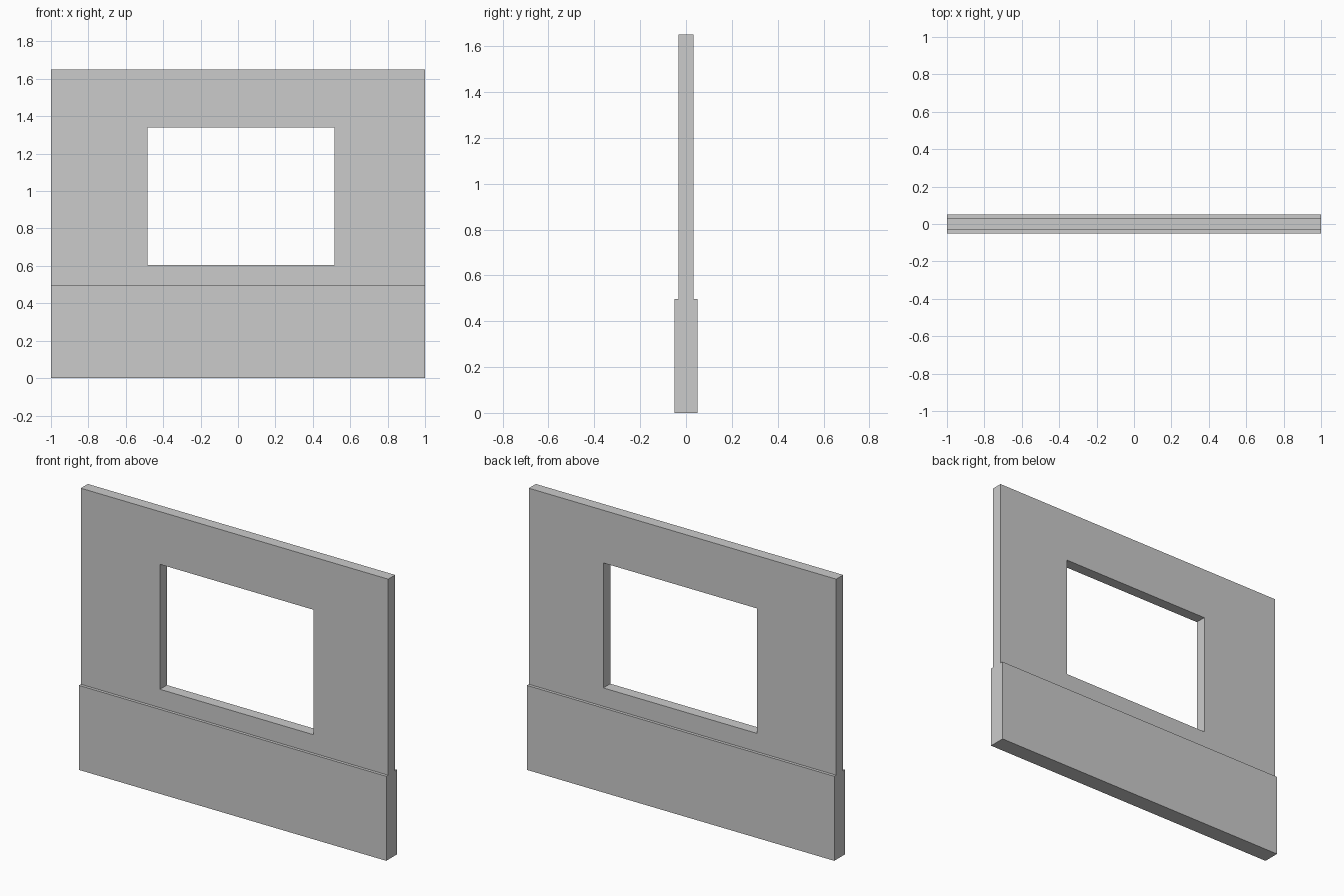
import bpy
import bmesh
from mathutils import Matrix, Vector

if "Cube" in bpy.data.objects:
    bpy.data.objects.remove(bpy.data.objects["Cube"])

HALF_W = 1.0
BASE_Y, BASE_Z = 0.05, 0.497      # thick lower part
PANEL_Y, TOP_Z = 0.0325, 1.65     # thinner upper part
WIN_X, WIN_Z = (-0.485, 0.515), (0.605, 1.34)


def make_object(name, bm):
    bmesh.ops.recalc_face_normals(bm, faces=bm.faces)
    mesh = bpy.data.meshes.new(name)
    bm.to_mesh(mesh)
    bm.free()
    obj = bpy.data.objects.new(name, mesh)
    bpy.context.collection.objects.link(obj)
    return obj


# Wall: stepped cross-section extruded along x
half = [(BASE_Y, 0), (BASE_Y, BASE_Z), (PANEL_Y, BASE_Z), (PANEL_Y, TOP_Z)]
profile = half + [(-y, z) for y, z in reversed(half)]
bm = bmesh.new()
end = bm.faces.new([bm.verts.new((-HALF_W, y, z)) for y, z in profile])
ext = bmesh.ops.extrude_face_region(bm, geom=[end], use_keep_orig=True)
bmesh.ops.translate(bm, vec=(2 * HALF_W, 0, 0),
                    verts=[g for g in ext["geom"] if isinstance(g, bmesh.types.BMVert)])
wall = make_object("window_wall", bm)

# Window opening, slightly right of centre
bm = bmesh.new()
centre = Vector((sum(WIN_X) / 2, 0, sum(WIN_Z) / 2))
size = Vector((WIN_X[1] - WIN_X[0], 0.4, WIN_Z[1] - WIN_Z[0]))
bmesh.ops.create_cube(bm, size=1, matrix=Matrix.LocRotScale(centre, None, size))
cutter = make_object("window_cutter", bm)
cutter.hide_render = True

cut = wall.modifiers.new("window_opening", "BOOLEAN")
cut.operation = "DIFFERENCE"
cut.solver = "EXACT"
cut.object = cutter

# Apply the cut and discard the cutter
bpy.context.view_layer.objects.active = wall
wall.select_set(True)
bpy.ops.object.modifier_apply(modifier=cut.name)
bpy.data.objects.remove(cutter)
